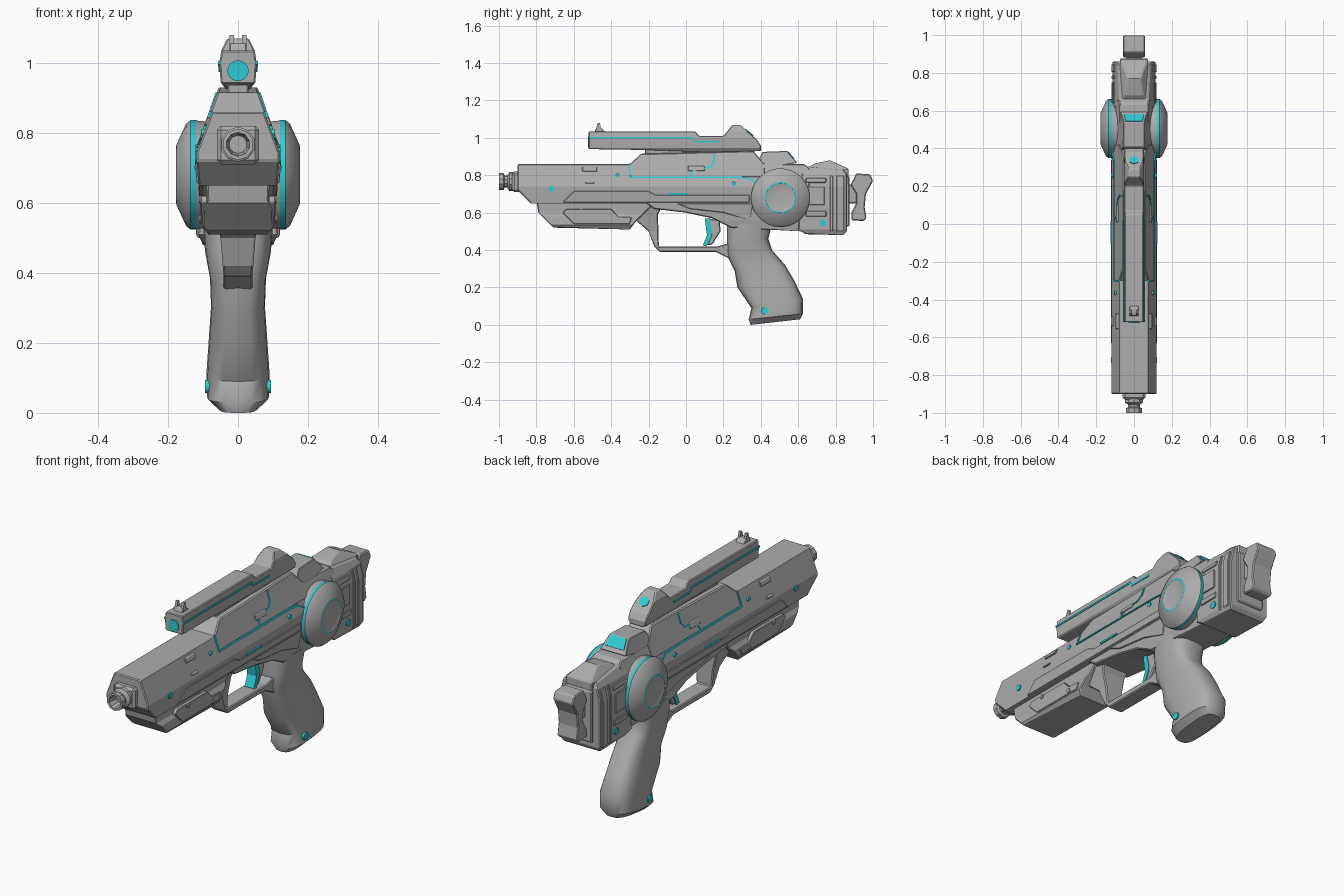
import bpy, bmesh
from math import cos, sin, pi
from mathutils import Vector

old = bpy.data.objects.get("Cube")
if old:
    bpy.data.objects.remove(old)


def material(name, rgb):
    m = bpy.data.materials.new(name)
    m.use_nodes = True
    m.diffuse_color = (*rgb, 1)
    m.node_tree.nodes["Principled BSDF"].inputs["Base Color"].default_value = (*rgb, 1)
    return m


GREY = material("grey shell", (0.42, 0.42, 0.42))
CYAN = material("cyan glow", (0.03, 0.6, 0.67))


def finish(name, bm, mats, bevel=0, mirror=False, smooth=False):
    bmesh.ops.recalc_face_normals(bm, faces=bm.faces[:])
    me = bpy.data.meshes.new(name)
    bm.to_mesh(me)
    bm.free()
    ob = bpy.data.objects.new(name, me)
    bpy.context.collection.objects.link(ob)
    for m in mats:
        me.materials.append(m)
    if smooth:
        bpy.ops.object.select_all(action='DESELECT')
        ob.select_set(True)
        bpy.context.view_layer.objects.active = ob
        bpy.ops.object.shade_smooth_by_angle(angle=0.6)
    if bevel:
        b = ob.modifiers.new("Bevel", 'BEVEL')
        b.width, b.segments, b.limit_method, b.angle_limit = bevel, 1, 'ANGLE', 0.7
    if mirror:
        ob.modifiers.new("Mirror", 'MIRROR').use_mirror_merge = False
    return ob


def width_at(widths, z):
    """Half width at height z, from (z, half width) pairs."""
    if z <= widths[0][0]:
        return widths[0][1]
    for (za, wa), (zb, wb) in zip(widths, widths[1:]):
        if z <= zb:
            return wa + (wb - wa) * (z - za) / (zb - za)
    return widths[-1][1]


def side_part(name, outlines, widths, mat=GREY, bevel=0.005, skin=None, lift=0):
    """Extrude side outlines (y, z) across x and shape the flanks by height.
    With skin set, make a mirrored thin plate lying on the flank instead."""
    if not isinstance(widths, list):
        widths = [(0, widths)]
    if not isinstance(outlines[0], list):
        outlines = [outlines]
    bm = bmesh.new()
    for outline in outlines:
        f = bm.faces.new([bm.verts.new((-1, y, z)) for y, z in outline])
        ext = bmesh.ops.extrude_face_region(bm, geom=[f])["geom"]
        for v in ext:
            if isinstance(v, bmesh.types.BMVert):
                v.co.x = 1
    for z, _ in widths:
        bmesh.ops.bisect_plane(bm, geom=bm.verts[:] + bm.edges[:] + bm.faces[:],
                               plane_co=(0, 0, z), plane_no=(0, 0, 1))
    for v in bm.verts:
        w = width_at(widths, v.co.z) + lift
        v.co.x = w if v.co.x > 0 else (w - skin if skin else -w)
    return finish(name, bm, [mat], bevel, bool(skin))


def rect(y0, z0, y1, z1):
    return [(y0, z0), (y1, z0), (y1, z1), (y0, z1)]


def stripe(name, paths, widths, t=0.009, lift=0.004):
    """Thin glowing line following (y, z) paths over a flank."""
    quads = []
    for path in paths:
        for a, b in zip(path, path[1:]):
            a, b = Vector(a), Vector(b)
            d = (b - a).normalized() * t / 2
            n = Vector((-d.y, d.x))
            quads.append([tuple(p) for p in (a - d + n, a - d - n, b + d - n, b + d + n)])
    side_part(name, quads, widths, CYAN, 0, 0.008, lift)


def lathe(name, profile, centre, axis, seg=32, cyan=(), mirror=False, mats=(GREY, CYAN)):
    """Revolve (radius, distance) pairs round an axis; bands in cyan get material 1."""
    bm = bmesh.new()
    q = Vector(axis).to_track_quat('Z', 'Y')
    rings = []
    for r, d in profile:
        rings.append([bm.verts.new(Vector(centre) + q @ Vector(
            (r * cos((i + .5) * 2 * pi / seg), r * sin((i + .5) * 2 * pi / seg), d)))
            for i in range(seg)])
    for k, (a, b) in enumerate(zip(rings, rings[1:])):
        for i in range(seg):
            j = (i + 1) % seg
            bm.faces.new((a[i], a[j], b[j], b[i])).material_index = int(k in cyan)
    bm.faces.new(rings[0])
    bm.faces.new(rings[-1])
    return finish(name, bm, mats, 0, mirror, True)


def dot(name, y, z, x, r, mat=CYAN):
    lathe(name, [(r, -0.02), (r, 0.004)], (x, y, z), (1, 0, 0), 12, (), True, (mat,))


# Main body
BODY = [(0.65, 0.113), (0.74, 0.12), (0.86, 0.075)]
side_part("barrel_shroud", [(-.9, .86), (.63, .86), (.66, .84), (.66, .65), (-.83, .65),
                            (-.9, .72)], BODY)
side_part("lower_side_rail", [(-.66, .655), (-.6, .715), (-.2, .715), (-.16, .695),
                              (.34, .695), (.34, .655)], BODY, skin=.02, lift=.005, bevel=.003)
side_part("side_slots", [rect(-.555, .82, -.475, .845), rect(-.54, .757, -.49, .767),
                         rect(.01, .822, .1, .85)], BODY, skin=.02, lift=.008, bevel=.003)
side_part("receiver", [(-.24, .67), (-.17, .62), (0, .6), (.14, .57), (.24, .52), (.62, .5),
                       (.66, .67)], [(.5, .09), (.56, .1), (.67, .108)])
side_part("receiver_panel", [(-.05, .65), (.02, .62), (.2, .6), (.34, .56), (.36, .65)],
          [(.56, .1), (.67, .112)], skin=.02, lift=.004, bevel=.003)
REAR = [(.48, .1), (.51, .114), (.74, .114), (.8, .1), (.86, .07)]
side_part("rear_block", [(.6, .51), (.64, .485), (.84, .48), (.86, .5), (.86, .81), (.84, .83),
                         (.62, .85)], REAR)
side_part("rear_panels", [rect(.65, .64, .74, .74), rect(.77, .5, .785, .8),
                          rect(.805, .5, .845, .8), rect(.64, .58, .75, .61),
                          rect(.64, .76, .75, .785)], REAR, skin=.02, lift=.006, bevel=.003)
side_part("rear_top_hump", [(.64, .83), (.68, .86), (.72, .87), (.77, .88), (.87, .835),
                            (.87, .79), (.64, .79)], [(.83, .075), (.88, .035)])

# Upper housing and rear screen
HOUSING = [(.74, .122), (.86, .079), (.93, .055)]
side_part("upper_housing", [(-.3, .79), (-.3, .86), (-.24, .915), (.36, .93), (.42, .86),
                            (.42, .79)], HOUSING)
side_part("screen_block", [(.37, .85), (.41, .925), (.54, .93), (.595, .866), (.5, .85)],
          [(.85, .078), (.93, .055)], bevel=.003)
side_part("screen", [(.545, .93), (.582, .887), (.578, .883), (.541, .926)],
          [(.88, .055), (.93, .043)], CYAN, 0)
stripe("housing_lines", [[(-.3, .858), (-.3, .79), (.27, .79), (.33, .785), (.39, .75)],
                         [(.02, .79), (.04, .825), (.13, .845), (.15, .87), (.15, .91)]], HOUSING)
stripe("rail_line", [[(-.1, .7), (.01, .7)]], BODY, lift=.008)

# Lower fairing
side_part("lower_fairing", [(-.8, .66), (-.79, .6), (-.71, .52), (-.3, .51), (-.27, .55),
                            (-.17, .65), (-.17, .66)],
          [(.51, .085), (.535, .103), (.58, .1), (.6, .088), (.66, .09)])
side_part("fairing_panel", [(-.66, .6), (-.64, .62), (-.4, .62), (-.36, .58), (-.29, .575),
                            (-.3, .54), (-.6, .54)], .1, skin=.02, lift=.007, bevel=.003)

# Muzzle
side_part("muzzle_mount", rect(-.93, .71, -.88, .82), .06, bevel=.012)
lathe("muzzle", [(.05, .88), (.05, .945), (.033, .955), (.033, .97), (.045, .975), (.045, 1),
                 (.034, 1), (.026, .95)], (0, 0, .767), (0, -1, 0), 10)

# Side discs
lathe("side_disc", [(.15, .06), (.155, .115), (.157, .12), (.157, .135), (.147, .148),
                    (.09, .174), (.085, .176), (.078, .177), (.074, .175), (.02, .176)],
      (0, .505, .68), (1, 0, 0), 40, (2, 6), True)

# Stock
side_part("stock_plate", [(.85, .52), (.875, .53), (.875, .79), (.85, .81)], .075)
side_part("stock_post", rect(.86, .65, .93, .75), .04)
side_part("shoulder_pad", [(.91, .81), (.985, .805), (1, .77), (.962, .7), (.955, .63),
                           (.965, .57), (.95, .555), (.885, .56), (.885, .6), (.91, .65),
                           (.91, .7), (.88, .75)], .057)

# Trigger and guard
side_part("trigger_guard", [(-.27, .56), (-.24, .63), (-.13, .63), (-.15, .59), (-.145, .42),
                            (.17, .42), (.24, .44), (.26, .34), (.16, .39), (-.14, .39),
                            (-.17, .42), (-.2, .5)], [(.4, .042), (.5, .05), (.62, .075)])
side_part("trigger_back", [(.12, .57), (.18, .56), (.185, .5), (.14, .43), (.11, .425),
                           (.135, .48)], .022)
side_part("trigger_face", [(.1, .57), (.125, .57), (.14, .5), (.135, .47), (.11, .42),
                           (.09, .425), (.112, .48)], .026, CYAN, 0)

# Grip, lofted through rounded rings: front y, z, back y, z, half width
bm = bmesh.new()
rings = []
for yf, zf, yb, zb, w in [(.345, 0, .61, .03, .055), (.335, .03, .625, .06, .088),
                          (.35, .09, .625, .14, .09), (.275, .2, .58, .235, .083),
                          (.26, .29, .53, .32, .077), (.22, .37, .46, .4, .08),
                          (.22, .46, .44, .46, .094), (.22, .54, .46, .54, .1)]:
    ring = []
    for i in range(20):
        c, s = cos(i * pi / 10), sin(i * pi / 10)
        k = .5 + .5 * (abs(c) ** .65) * (1 if c > 0 else -1)
        x = w * abs(s) ** .65 * (1 if s > 0 else -1)
        ring.append(bm.verts.new((x, yf + (yb - yf) * k, zf + (zb - zf) * k)))
    rings.append(ring)
for a, b in zip(rings, rings[1:]):
    for i in range(20):
        bm.faces.new((a[i], a[i - 1], b[i - 1], b[i]))
bm.faces.new(rings[0])
bm.faces.new(rings[-1])
finish("grip", bm, [GREY], smooth=True)

# Scope
SCOPE = [(.925, .035), (.945, .05), (1.0, .053), (1.035, .048), (1.07, .03)]
side_part("scope", [(-.52, .94), (-.52, 1.035), (.05, 1.035), (.07, 1.01), (.2, 1.01),
                    (.25, 1.07), (.29, 1.07), (.38, .99), (.4, .96), (.4, .93), (.3, .925),
                    (.07, .925), (-.2, .935)], SCOPE, bevel=.004)
side_part("scope_mount", rect(-.22, .89, .33, .945), .03)
stripe("scope_lines", [[(-.515, 1), (.03, 1), (.05, .98), (.17, .98)]], SCOPE)
lathe("front_lens", [(.03, .5), (.03, .525)], (0, 0, .977), (0, -1, 0), 16, mats=(CYAN,))
lathe("rear_lens", [(.027, -.02), (.027, .004)], (0, .337, 1.029), (0, .66, .75), 6,
      mats=(CYAN,))
side_part("front_sight_base", [(-.49, 1.03), (-.48, 1.055), (-.455, 1.055), (-.43, 1.03)], .024,
          bevel=.002)
side_part("front_sight_prongs", [(-.48, 1.05), (-.472, 1.08), (-.46, 1.08), (-.455, 1.05)], .024,
          skin=.013, bevel=0)

# Studs and bolts
for name, y, z, x, r in [("shroud_stud", -.72, .727, .119, .016), ("upper_stud", -.365, .8, .1, .011),
                         ("housing_stud", .255, .755, .117, .012),
                         ("rear_stud", .73, .545, .115, .018), ("grip_stud", .42, .075, .09, .019)]:
    dot(name, y, z, x, r)
for y, z in [(-.56, .61), (-.36, .555)]:
    dot("fairing_bolt", y, z, .108, .011, GREY)
